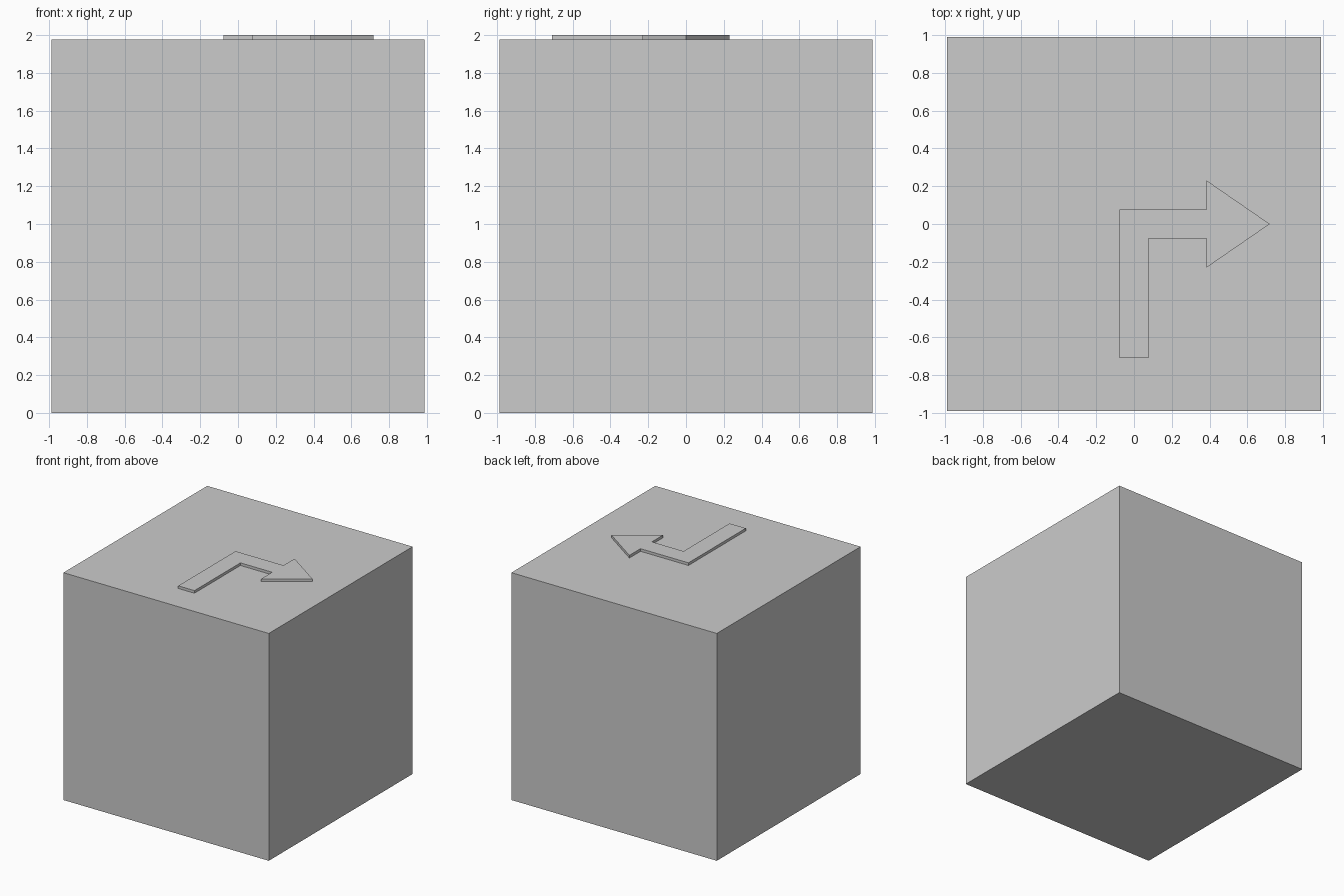
import bpy, bmesh

if "Cube" in bpy.data.objects:
    bpy.data.objects.remove(bpy.data.objects["Cube"])

HALF = 0.988   # half width of the block
TOP = 1.977    # height of the block's top face


def extruded(name, outline, z0, z1):
    """Closed prism from a counter-clockwise outline."""
    bm = bmesh.new()
    face = bm.faces.new([bm.verts.new((x, y, z0)) for x, y in outline])
    ext = bmesh.ops.extrude_face_region(bm, geom=[face], use_keep_orig=True)
    verts = [g for g in ext["geom"] if isinstance(g, bmesh.types.BMVert)]
    bmesh.ops.translate(bm, verts=verts, vec=(0, 0, z1 - z0))
    bmesh.ops.recalc_face_normals(bm, faces=bm.faces)
    mesh = bpy.data.meshes.new(name)
    bm.to_mesh(mesh)
    bm.free()
    obj = bpy.data.objects.new(name, mesh)
    bpy.context.collection.objects.link(obj)
    return obj


# Solid cube
extruded("block", [(-HALF, -HALF), (HALF, -HALF), (HALF, HALF), (-HALF, HALF)], 0, TOP)

# Raised right-turn arrow on the top face
W = 0.078      # half width of the shaft
extruded("turn_arrow", [
    (-W, -0.71), (W, -0.71), (W, -W), (0.383, -W), (0.383, -0.231),
    (0.718, 0), (0.383, 0.231), (0.383, W), (-W, W),
], TOP, 2.0)
